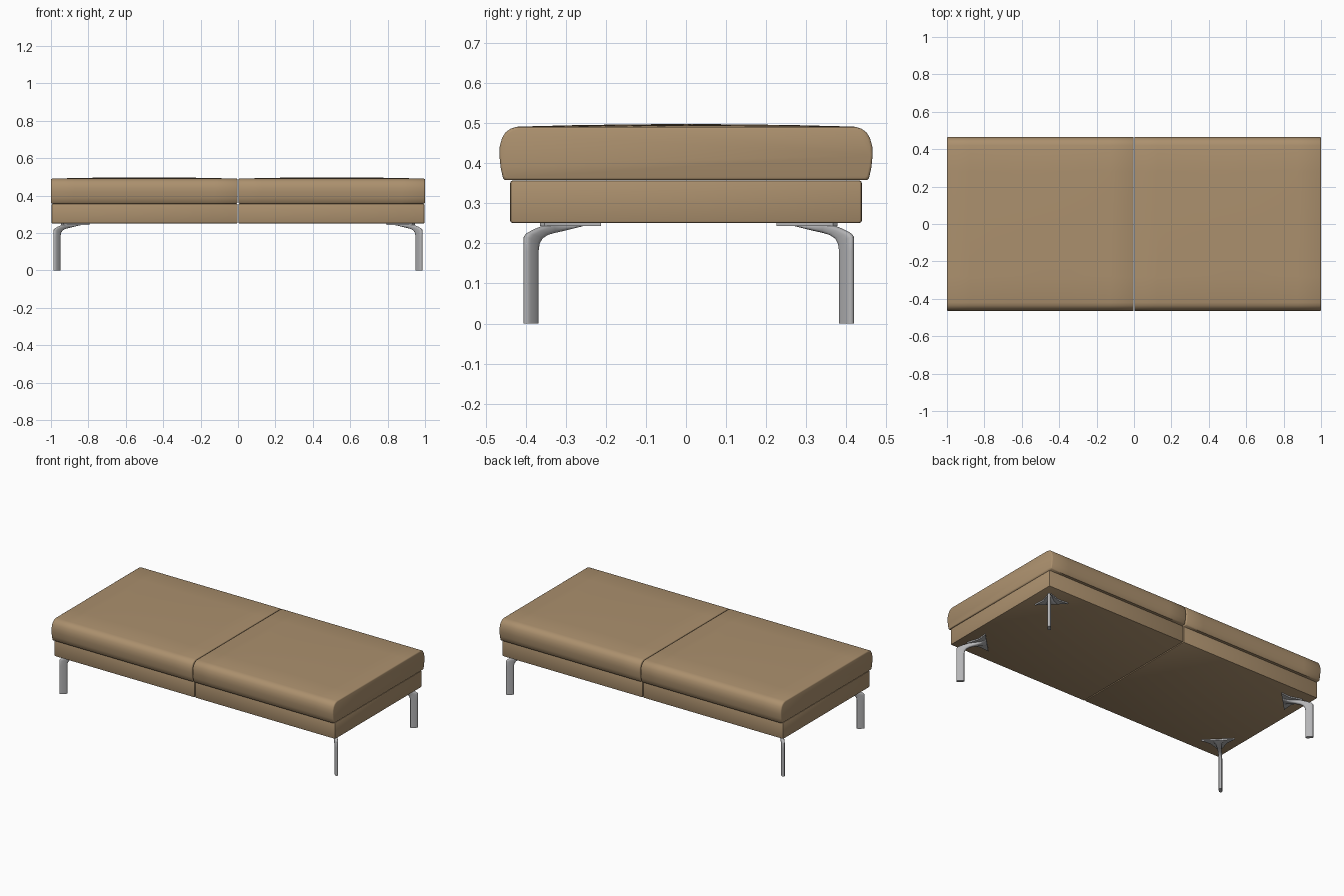
import bpy, bmesh, math
from mathutils import Vector

cube = bpy.data.objects.get("Cube")
if cube:
    bpy.data.objects.remove(cube, do_unlink=True)


def material(name, colour, metallic=0.0):
    mat = bpy.data.materials.new(name)
    mat.use_nodes = True
    mat.diffuse_color = (*colour, 1)
    mat.node_tree.nodes["Principled BSDF"].inputs["Base Color"].default_value = (*colour, 1)
    return mat


TAN = material("tan_leather", (0.41, 0.28, 0.155))
STEEL = material("grey_steel", (0.46, 0.46, 0.47))


def finish(name, bm, mat, angle=40):
    bmesh.ops.recalc_face_normals(bm, faces=bm.faces[:])
    mesh = bpy.data.meshes.new(name)
    bm.to_mesh(mesh)
    bm.free()
    mesh.materials.append(mat)
    obj = bpy.data.objects.new(name, mesh)
    bpy.context.collection.objects.link(obj)
    bpy.ops.object.select_all(action='DESELECT')
    obj.select_set(True)
    bpy.context.view_layer.objects.active = obj
    bpy.ops.object.shade_smooth_by_angle(angle=math.radians(angle))
    return obj


def loft(bm, rings):
    """Skin a list of closed rings and cap both ends."""
    rings = [[bm.verts.new(p) for p in ring] for ring in rings]
    for a, b in zip(rings, rings[1:]):
        for i in range(len(a)):
            j = (i + 1) % len(a)
            bm.faces.new((a[i], a[j], b[j], b[i]))
    bm.faces.new(rings[0])
    bm.faces.new(rings[-1])


# Cushion cross-section: rounded top edges, slightly tapered sides
HALF = [(0.452, 0.358), (0.457, 0.363), (0.463, 0.39), (0.466, 0.42),
        (0.465, 0.443), (0.459, 0.464), (0.450, 0.478), (0.437, 0.487),
        (0.42, 0.491), (0.28, 0.491), (0.14, 0.491)]
PROFILE = HALF + [(0, 0.491)] + [(-y, z) for y, z in reversed(HALF)]


def cushion(name, side):
    x0, x1, mid_z = 0.002, 1.0, 0.425
    ends = [(0, 0.006), (0.002, 0.002), (0.006, 0)]
    stations = [(x0 + d, inset) for d, inset in ends]
    stations += [(x0 + (x1 - x0) * k / 8, 0) for k in range(1, 8)]
    stations += [(x1 - d, inset) for d, inset in reversed(ends)]
    rings = []
    for x, inset in stations:
        u = (2 * x - x0 - x1) / (x1 - x0)
        ring = []
        for y, z in PROFILE:
            # gentle crown over the top face
            crown = 0.007 * (1 - u * u) * max(0, 1 - (y / 0.44) ** 2) if z > 0.49 else 0
            ring.append((side * x, y * (1 - inset / 0.466),
                         mid_z + (z - mid_z) * (1 - inset / 0.066) + crown))
        rings.append(ring)
    bm = bmesh.new()
    loft(bm, rings)
    finish(name, bm, TAN)


def base(name, side):
    bm = bmesh.new()
    bmesh.ops.create_cube(bm, size=1)
    for v in bm.verts:
        v.co = (side * 0.4995 + v.co.x * 0.995, v.co.y * 0.878, 0.304 + v.co.z * 0.106)
    bmesh.ops.bevel(bm, geom=bm.edges[:], offset=0.006, segments=2,
                    profile=0.5, affect='EDGES')
    finish(name, bm, TAN)


# Leg sections: outer (d, z), inner (d, z), width; d runs diagonally inward
SECTIONS = [((-0.023, 0.0), (0.023, 0.0), 0.020),
            ((-0.023, 0.18), (0.023, 0.18), 0.020),
            ((-0.023, 0.216), (0.027, 0.199), 0.020),
            ((-0.014, 0.225), (0.037, 0.212), 0.020),
            ((0.015, 0.236), (0.056, 0.221), 0.021),
            ((0.065, 0.25), (0.080, 0.226), 0.024),
            ((0.115, 0.25), (0.115, 0.232), 0.036),
            ((0.150, 0.25), (0.150, 0.241), 0.070)]
PLATE = [(0.04, 0.008), (0.11, 0.045), (0.152, 0.095),
         (0.152, -0.095), (0.11, -0.045), (0.04, -0.008)]


def soft(v):
    return math.copysign(abs(v) ** 0.7, v)


def leg(label, sx, sy):
    origin = Vector((sx * 0.968, sy * 0.394 + 0.007, 0))
    inward = Vector((-sx, -sy, 0)).normalized()
    across = Vector((sx, -sy, 0)).normalized()

    def place(d, w, z):
        return origin + inward * d + across * w + Vector((0, 0, z))

    # oval post bending into the flared arm
    rings = []
    for (d0, z0), (d1, z1), width in SECTIONS:
        ring = []
        for k in range(20):
            a = math.tau * k / 20
            t = (1 + soft(math.cos(a))) / 2
            ring.append(place(d0 + (d1 - d0) * t, width / 2 * soft(math.sin(a)),
                              z0 + (z1 - z0) * t))
        rings.append(ring)
    bm = bmesh.new()
    loft(bm, rings)
    finish(label + "_leg", bm, STEEL)

    # triangular mounting plate under the base
    bm = bmesh.new()
    loft(bm, [[place(d, w, z) for d, w in PLATE] for z in (0.243, 0.2515)])
    finish(label + "_leg_plate", bm, STEEL, 30)


for side, word in ((1, "left"), (-1, "right")):
    cushion(word + "_cushion", side)
    base(word + "_base", side)
    for sy, end in ((-1, "front"), (1, "back")):
        leg(end + "_" + word, side, sy)
